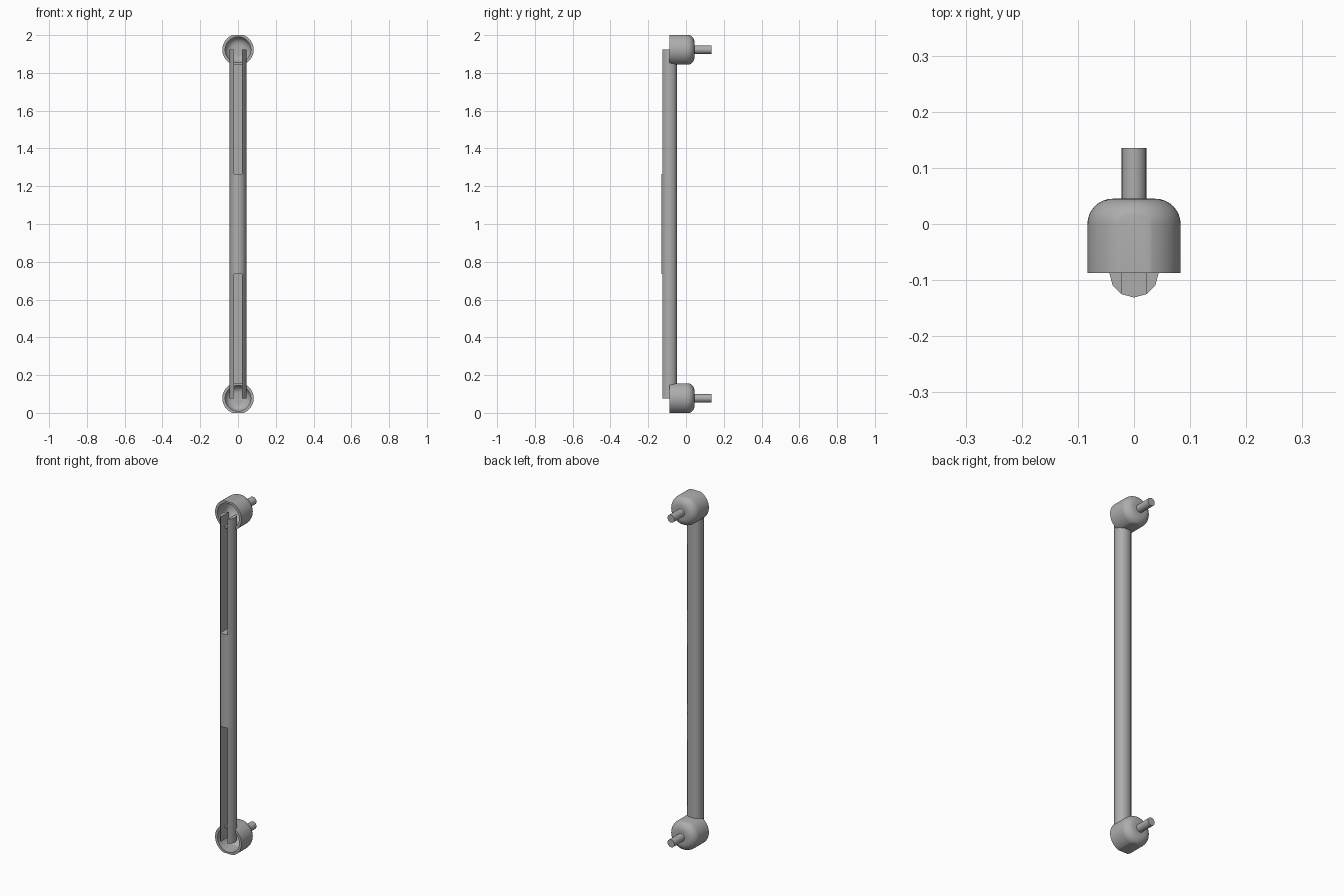
import bpy, bmesh, math
from mathutils import Vector

if "Cube" in bpy.data.objects:
    bpy.data.objects.remove(bpy.data.objects["Cube"])

metal = bpy.data.materials.new("grey_metal")
metal.diffuse_color = (0.42, 0.42, 0.42, 1)
metal.use_nodes = True
metal.node_tree.nodes["Principled BSDF"].inputs["Base Color"].default_value = metal.diffuse_color

ROD_Y, ROD_R = -0.087, 0.044
SLOT, FLOOR = 0.022, -0.056
CUP_R, FLAT, CUP_Z = 0.083, 0.0775, 0.0775


def finish(bm, name, angle):
    bmesh.ops.recalc_face_normals(bm, faces=bm.faces)
    mesh = bpy.data.meshes.new(name)
    bm.to_mesh(mesh)
    bm.free()
    obj = bpy.data.objects.new(name, mesh)
    bpy.context.collection.objects.link(obj)
    mesh.materials.append(metal)
    bpy.ops.object.select_all(action='DESELECT')
    obj.select_set(True)
    bpy.context.view_layer.objects.active = obj
    bpy.ops.object.shade_smooth_by_angle(angle=math.radians(angle))
    return obj


def prism(bm, pts, z0, z1):
    face = bm.faces.new([bm.verts.new((x, y, z0)) for x, y in pts])
    ext = bmesh.ops.extrude_face_region(bm, geom=[face], use_keep_orig=True)
    verts = [g for g in ext["geom"] if isinstance(g, bmesh.types.BMVert)]
    bmesh.ops.translate(bm, verts=verts, vec=(0, 0, z1 - z0))


def lathe(bm, profile, z, steps):
    """Spin (radius, y) points around the y axis at height z."""
    verts = [bm.verts.new((r, y, z)) for r, y in profile]
    edges = [bm.edges.new(p) for p in zip(verts, verts[1:])]
    bmesh.ops.spin(bm, geom=verts + edges, cent=(0, 0, z), axis=(0, 1, 0),
                   angle=math.tau, steps=steps)
    bmesh.ops.remove_doubles(bm, verts=bm.verts, dist=1e-5)


def ring(deg):
    a = math.radians(deg)
    return (ROD_R * math.sin(a), ROD_Y - ROD_R * math.cos(a))


# rod: twelve-sided bar with a flat back and a slot in the front of each end
right = [ring(d) for d in (30, 60, 90, 120, 150)]
left = [(-x, y) for x, y in reversed(right)]
bm = bmesh.new()
prism(bm, [ring(0)] + right + left, 0.735, 1.265)
channel = right + left + [(-SLOT, FLOOR), (SLOT, FLOOR)]
for a, b in ((0.15, 0.735), (1.265, 1.85)):
    prism(bm, channel, a, b)
# prongs reaching into the cups
for a, b in ((CUP_Z, 0.15), (1.85, 2 - CUP_Z)):
    prism(bm, right, a, b)
    prism(bm, left, a, b)
finish(bm, "slotted_rod", 50)


def arc(r, y, radius, n=8):
    return [(r + radius * math.cos(t), y + radius * math.sin(t))
            for t in (math.pi / 2 * i / n for i in range(n + 1))]


for label, z in (("lower", CUP_Z), ("upper", 2 - CUP_Z)):
    # hollow cup with a domed back and flats on top and bottom
    outer = [(CUP_R, -0.087)] + arc(CUP_R - 0.045, 0.0, 0.045) + [(0, 0.045)]
    inner = [(0.068, -0.087)] + arc(0.028, -0.015, 0.04) + [(0, 0.025)]
    bm = bmesh.new()
    lathe(bm, inner[::-1] + outer, z, 48)
    for s in (-1, 1):
        cut = bmesh.ops.bisect_plane(
            bm, geom=bm.verts[:] + bm.edges[:] + bm.faces[:],
            plane_co=Vector((0, 0, z + s * FLAT)), plane_no=Vector((0, 0, s)),
            clear_outer=True)
        rim = [g for g in cut["geom_cut"] if isinstance(g, bmesh.types.BMEdge)]
        bmesh.ops.holes_fill(bm, edges=rim, sides=0)
    finish(bm, label + "_cup", 30)

    # stud on the back of the cup
    bm = bmesh.new()
    lathe(bm, [(0, 0.035), (0.022, 0.035), (0.022, 0.135), (0, 0.135)], z, 24)
    finish(bm, label + "_stud", 30)
